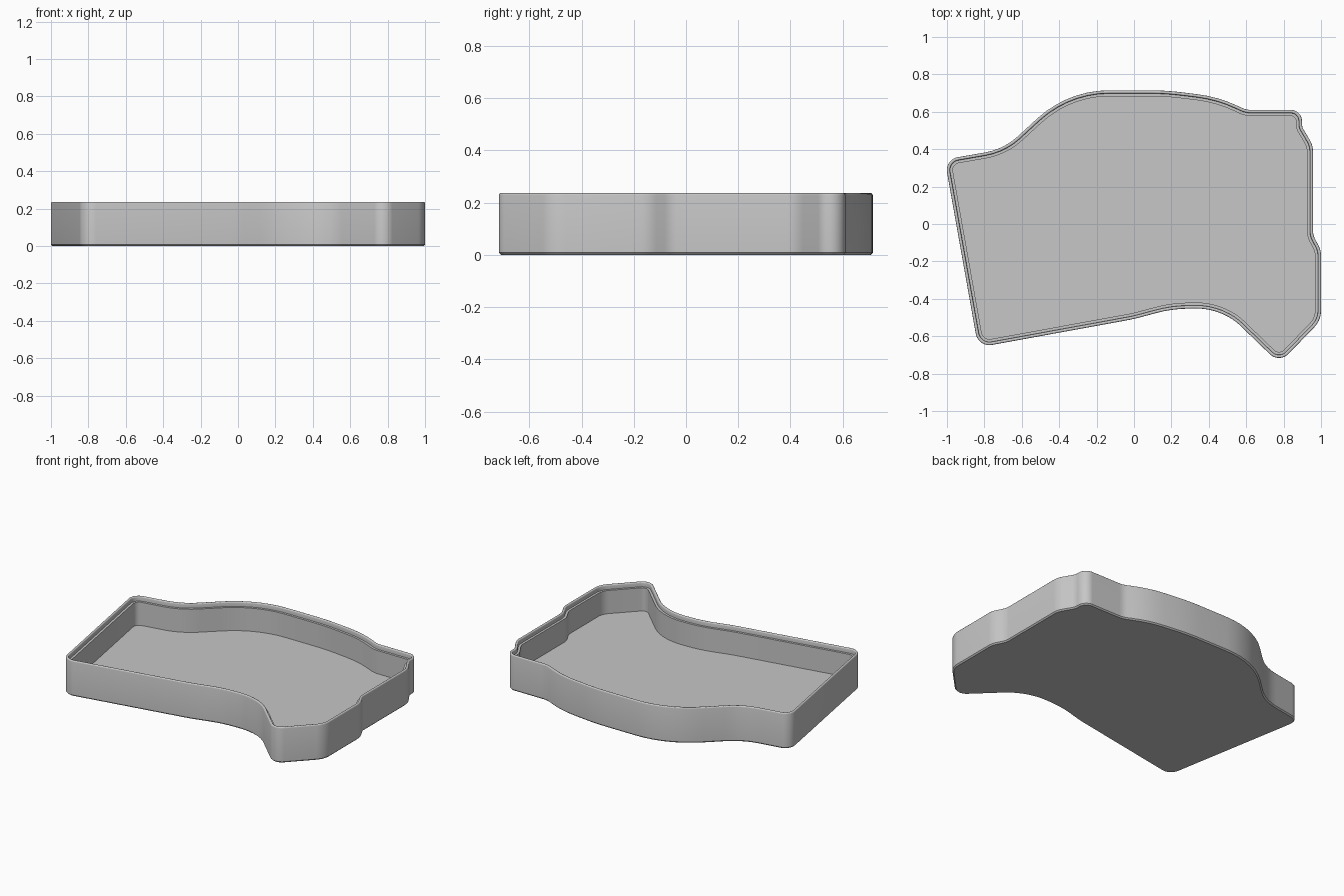
import bpy
import bmesh
import math
from mathutils import Vector

cube = bpy.data.objects.get("Cube")
if cube:
    bpy.data.objects.remove(cube, do_unlink=True)

# Outline corners, counter-clockwise: x, y, fillet radius
CORNERS = [
    (-0.833, -0.66, 0.075), (0, -0.508, 0.9), (0.2, -0.454, 0.7),
    (0.42, -0.45, 0.35), (0.54, -0.516, 0.3), (0.777, -0.745, 0.07),
    (1, -0.515, 0.13), (1, -0.14, 0.12), (0.957, -0.06, 0.1),
    (0.957, 0.42, 0.12), (0.898, 0.52, 0.06), (0.898, 0.61, 0.06),
    (0.6, 0.61, 0.12), (0.45, 0.68, 0.7), (0.17, 0.715, 1.5),
    (-0.353, 0.715, 0.57), (-0.696, 0.4, 0.35), (-1.012, 0.345, 0.07),
]

# Wall section from the underside round the rim to the floor: inset, height
SECTION = [
    (0.008, 0), (0, 0.008),
    (0, 0.228), (0.001, 0.232), (0.003, 0.235), (0.006, 0.236),
    (0.011, 0.236), (0.014, 0.235), (0.016, 0.232), (0.017, 0.228),
    (0.017, 0.206), (0.032, 0.206), (0.032, 0.052),
]


def filleted_outline(corners):
    """Replace each corner with a tangent arc."""
    points = []
    for i, (x, y, radius) in enumerate(corners):
        p = Vector((x, y))
        a = (Vector(corners[i - 1][:2]) - p).normalized()
        b = (Vector(corners[(i + 1) % len(corners)][:2]) - p).normalized()
        turn = math.pi - a.angle(b)
        start = p + a * radius * math.tan(turn / 2)
        centre = p + (a + b).normalized() * radius / math.cos(turn / 2)
        sign = 1 if a.x * b.y - a.y * b.x < 0 else -1
        steps = max(4, math.ceil(turn / math.radians(7)))
        arm = start - centre
        for k in range(steps + 1):
            t = sign * turn * k / steps
            points.append(centre + Vector((
                arm.x * math.cos(t) - arm.y * math.sin(t),
                arm.x * math.sin(t) + arm.y * math.cos(t))))
    return points


def inset_outline(points, distance):
    """Move the outline inward by an even distance."""
    result = []
    for i, p in enumerate(points):
        d1 = (p - points[i - 1]).normalized()
        d2 = (points[(i + 1) % len(points)] - p).normalized()
        n1, n2 = Vector((-d1.y, d1.x)), Vector((-d2.y, d2.x))
        result.append(p + (n1 + n2) * distance / (1 + n1.dot(n2)))
    return result


# Tray: one closed shell lofted through the wall section
outline = filleted_outline(CORNERS)
bm = bmesh.new()
rings = [[bm.verts.new((p.x, p.y, z)) for p in inset_outline(outline, d)]
         for d, z in SECTION]
count = len(outline)
for low, high in zip(rings, rings[1:]):
    for i in range(count):
        j = (i + 1) % count
        bm.faces.new((low[i], low[j], high[j], high[i]))
bm.faces.new(rings[0][::-1])
bm.faces.new(rings[-1])
bmesh.ops.recalc_face_normals(bm, faces=bm.faces)

mesh = bpy.data.meshes.new("tray")
bm.to_mesh(mesh)
bm.free()
tray = bpy.data.objects.new("tray", mesh)
bpy.context.collection.objects.link(tray)

# Plain grey material
grey = bpy.data.materials.new("light_grey")
grey.use_nodes = True
colour = (0.57, 0.57, 0.57, 1)
grey.diffuse_color = colour
for node in grey.node_tree.nodes:
    if node.type == 'BSDF_PRINCIPLED':
        node.inputs["Base Color"].default_value = colour
mesh.materials.append(grey)

# Smooth curved walls, crisp ledge and floor edges
bpy.ops.object.select_all(action='DESELECT')
tray.select_set(True)
bpy.context.view_layer.objects.active = tray
bpy.ops.object.shade_smooth_by_angle(angle=math.radians(38))
